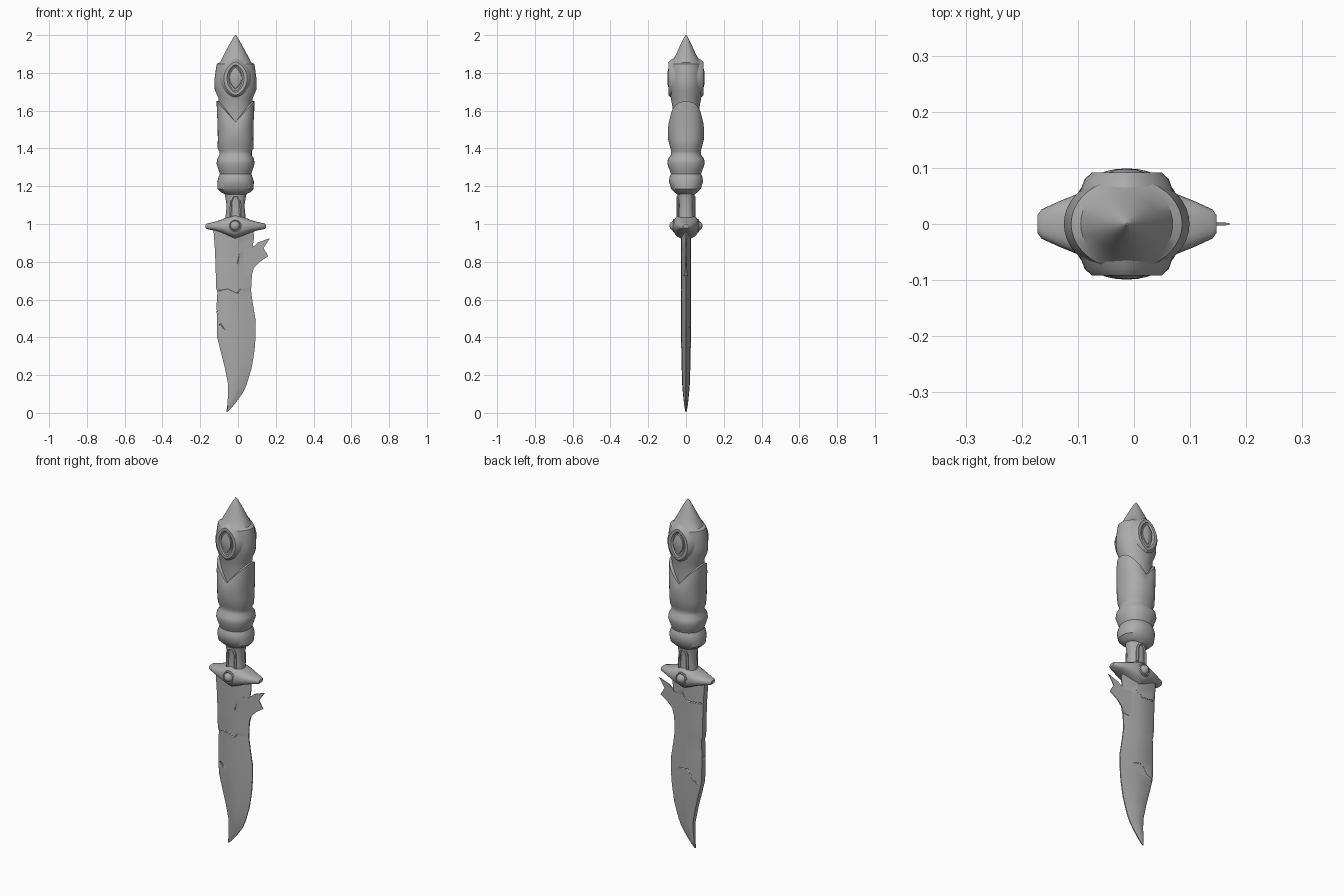
import bpy, bmesh
from math import sin, cos, pi

if "Cube" in bpy.data.objects:
    bpy.data.objects.remove(bpy.data.objects["Cube"])

CX = -0.013  # handle axis


def loft(name, rings):
    """Skin a list of equal-length point rings and cap both ends."""
    bm = bmesh.new()
    rows = [[bm.verts.new(p) for p in r] for r in rings]
    n = len(rows[0])
    for a, b in zip(rows, rows[1:]):
        for i in range(n):
            j = (i + 1) % n
            bm.faces.new((a[i], a[j], b[j], b[i]))
    bm.faces.new(rows[0])
    bm.faces.new(rows[-1])
    bmesh.ops.recalc_face_normals(bm, faces=bm.faces)
    me = bpy.data.meshes.new(name)
    bm.to_mesh(me)
    bm.free()
    ob = bpy.data.objects.new(name, me)
    bpy.context.collection.objects.link(ob)
    return ob


def spow(v, e):
    return abs(v) ** e * (1 if v >= 0 else -1)


def oval(rx, ry, n=40, e=0.9):
    return [(rx * spow(cos(2 * pi * i / n), e), ry * spow(sin(2 * pi * i / n), e)) for i in range(n)]


def turned(name, prof, lift=None, e=0.9):
    """Oval lathe along z; lift(x_fraction, z) offsets height around the ring."""
    rings = []
    for z, rx, ry in prof:
        rings.append([(CX + x, y, z + (lift(abs(x) / rx, z) if lift else 0)) for x, y in oval(rx, ry, 40, e)])
    return loft(name, rings)


def tube(name, pts, r, closed=False):
    cu = bpy.data.curves.new(name, 'CURVE')
    cu.dimensions = '3D'
    cu.bevel_depth, cu.bevel_resolution, cu.use_fill_caps = r, 1, True
    sp = cu.splines.new('POLY')
    sp.points.add(len(pts) - 1)
    for p, q in zip(sp.points, pts):
        p.co = (*q, 1)
    sp.use_cyclic_u = closed
    ob = bpy.data.objects.new(name, cu)
    bpy.context.collection.objects.link(ob)
    return ob


def almond(w, h, y, cz, p, n=36):
    return [(CX + w * spow(sin(2 * pi * i / n), p), y, cz + h * cos(2 * pi * i / n)) for i in range(n)]


# Blade: rows of (z, spine x, edge x, half thickness)
rows = [(0.005, -.062, -.056, .003), (.03, -.058, -.032, .008), (.06, -.055, -.007, .012), (.11, -.052, .028, .017),
        (.15, -.052, .046, .02), (.24, -.07, .073, .023), (.335, -.094, .088, .025),
        (.40, -.11, .093, .026), (.485, -.112, .094, .026), (.575, -.113, .079, .027),
        (.64, -.109, .07, .027), (.66, -.116, .07, .027), (.75, -.118, .075, .027),
        (.86, -.122, .075, .027), (.93, -.127, .085, .027), (.98, -.13, .08, .027)]
sections = []
for z, a, b, t in rows:
    w = b - a
    half = [(a, t * .65), (a + min(.018, w * .15), t), (a + w * .6, t * .88), (b, .003)]
    sections.append([(x, -y, z) for x, y in half] + [(x, y, z) for x, y in reversed(half)])
blade = loft("blade", sections)

# Barb on the cutting edge
outline = [(.03, .72), (.073, .73), (.085, .77), (.115, .80), (.16, .83), (.135, .873),
           (.17, .925), (.105, .902), (.073, .873), (.03, .87)]
thick = [max(.002, .015 - .22 * (x - .03)) for x, z in outline]
loft("blade_barb", [[(x, s * t, z) for (x, z), t in zip(outline, thick)] for s in (-1, 1)])

# Cracks and chips cut from the blade
front, back = -.026, .026
cracks = [
    (front, [(-.13, .655), (-.09, .648), (-.055, .655), (-.005, .633), (.02, .665), (.08, .69)]),
    (front, [(.01, .96), (.012, .86), (-.005, .79)]),
    (front, [(-.12, .45), (-.09, .47), (-.07, .44)]),
    (back, [(-.13, .86), (-.03, .85), (.01, .89), (.03, .97)]),
    (back, [(-.13, .37), (-.06, .41), (-.03, .46), (.03, .45), (.1, .5)]),
]
cutters = [tube("crack_cutter", [(x, y * (.9 if x > .015 else 1), z) for x, z in pts], .005) for y, pts in cracks]
for x, z in [(-.12, .64), (-.119, .54), (-.132, .83), (.1, .40), (.098, .53), (.072, .2)]:
    cutters.append(tube("chip_cutter", [(x, -.06, z - .004), (x, .06, z + .006)], .009))

# Guard, lofted from end to end along x
guard = [(-.172, .009, .016), (-.165, .015, .026), (-.13, .022, .042), (-.09, .034, .058), (-.05, .052, .066),
         (-.015, .067, .068), (.025, .052, .066), (.065, .034, .058), (.105, .022, .042), (.14, .015, .026), (.147, .009, .016)]
loft("guard", [[(x, u, .988 + v) for u, v in oval(hy, hz, 20, .8)] for x, hz, hy in guard])

# Neck between guard and grip
turned("neck", [(1.0, .053, .045), (1.05, .052, .043), (1.1, .047, .04), (1.15, .056, .044), (1.2, .065, .055)])

# Grip with two swollen bands and a collar notched at front and back
grip = [(1.155, .05, .045), (1.168, .078, .06), (1.185, .095, .078), (1.225, .097, .09), (1.248, .09, .087),
        (1.265, .083, .08), (1.285, .09, .087), (1.32, .101, .099), (1.345, .097, .096), (1.365, .086, .08),
        (1.385, .086, .078), (1.40, .095, .083), (1.45, .094, .095), (1.51, .095, .096), (1.56, .099, .094),
        (1.60, .1, .085), (1.60, .085, .07)]
turned("grip", grip, lambda f, z: max(0, (z - 1.45) / .15) * (-.06 + .11 * f))

# Pommel head with pointed, slightly faceted crown
head = [(1.48, .08, .075), (1.62, .088, .072), (1.665, .09, .08), (1.71, .11, .087), (1.76, .112, .089),
        (1.82, .104, .086), (1.848, .099, .081), (1.856, .082, .076), (1.90, .06, .052), (1.95, .033, .029),
        (1.985, .013, .012), (2.0, .002, .002)]
turned("pommel_head", head, e=1.0)

# Details repeated on front and back
for s, side in ((-1, "front"), (1, "back")):
    lens = [(.086, .112, .05), (.075, .1, .08), (.062, .088, .092), (.045, .073, .092), (.036, .066, .085), (.033, .062, .085)]
    loft("eye_socket_" + side, [almond(w, h, s * y, 1.77, 1.3) for w, h, y in lens])
    pupil = [(.034, .06, .08), (.031, .056, .092), (.017, .035, .097), (.004, .008, .099)]
    loft("eye_gem_" + side, [almond(w, h, s * y, 1.773, 1.7) for w, h, y in pupil])
    arch = [(CX + x, s * .042, z) for x, z in ((-.026, 1.04), (-.024, 1.12), (-.012, 1.145), (.012, 1.145), (.024, 1.12), (.026, 1.04))]
    tube("neck_arch_" + side, arch, .007)
    bpy.ops.mesh.primitive_uv_sphere_add(segments=24, ring_count=12, radius=.027, location=(-.015, s * .06, .99))
    bpy.context.object.name = "guard_gem_" + side
    ring = [(-.015 + .031 * cos(k * pi / 12), s * .063, .99 + .031 * sin(k * pi / 12)) for k in range(24)]
    tube("guard_gem_ring_" + side, ring, .006, True)

# Turn curves into meshes, carve the blade, then shade
bpy.ops.object.select_all(action='SELECT')
bpy.context.view_layer.objects.active = blade
bpy.ops.object.convert(target='MESH')
for ob in bpy.context.scene.objects:
    if "cutter" in ob.name:
        m = blade.modifiers.new("carve", 'BOOLEAN')
        m.operation, m.solver, m.object = 'DIFFERENCE', 'EXACT', ob
bpy.ops.object.convert(target='MESH')
for ob in [o for o in bpy.context.scene.objects if "cutter" in o.name]:
    bpy.data.objects.remove(ob)
bpy.ops.object.select_all(action='SELECT')
bpy.context.view_layer.objects.active = bpy.data.objects["blade"]
bpy.ops.object.shade_smooth_by_angle(angle=0.6)

# Dark stone-grey finish on every part
mat = bpy.data.materials.new("dark_grey")
mat.diffuse_color = (.41, .41, .41, 1)
mat.use_nodes = True
mat.node_tree.nodes["Principled BSDF"].inputs["Base Color"].default_value = mat.diffuse_color
for ob in bpy.context.scene.objects:
    ob.data.materials.clear()
    ob.data.materials.append(mat)
